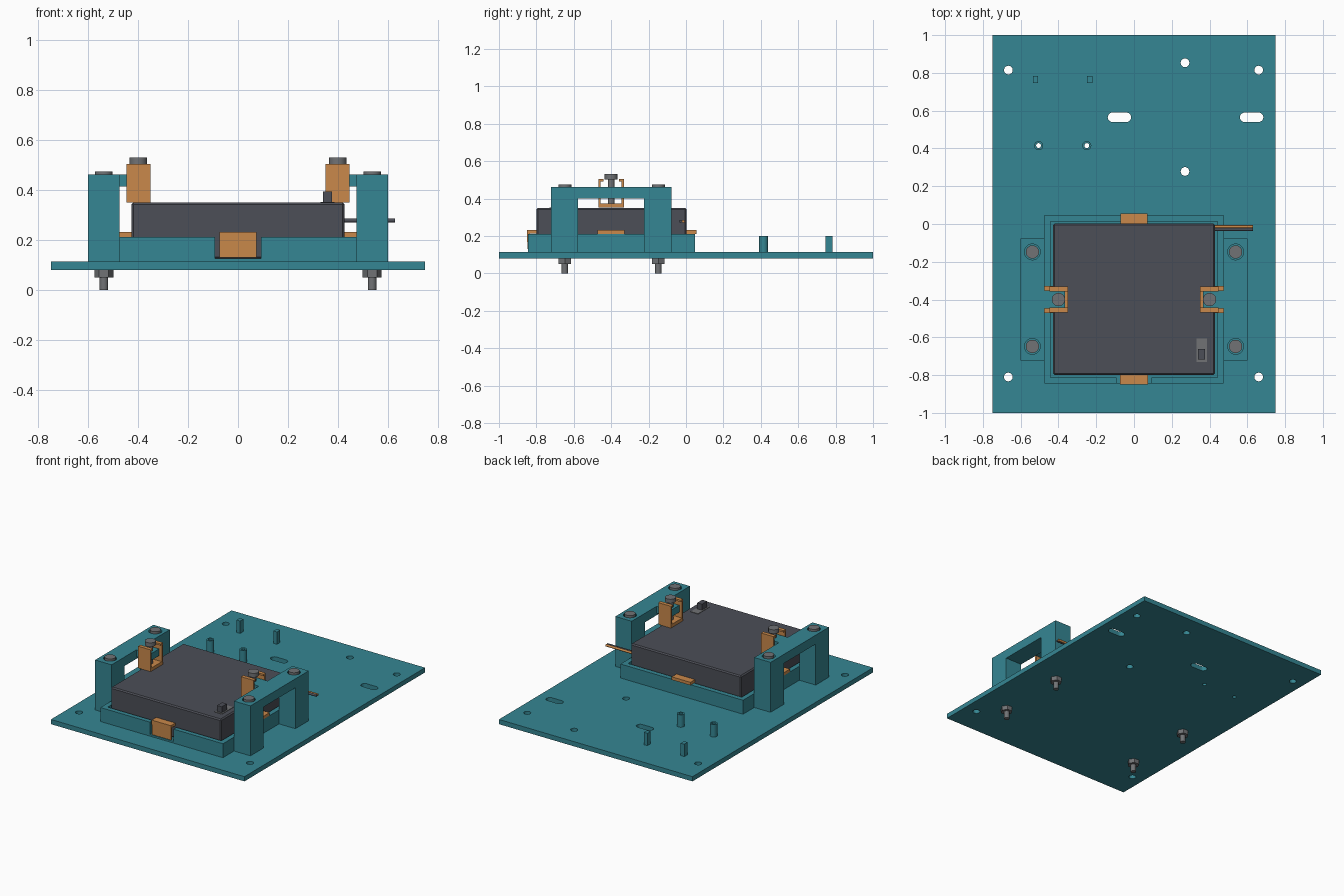
import bpy, bmesh, math
from mathutils import Vector

if "Cube" in bpy.data.objects:
    bpy.data.objects.remove(bpy.data.objects["Cube"])


def material(name, rgb):
    m = bpy.data.materials.new(name)
    m.diffuse_color = (*rgb, 1)
    m.use_nodes = True
    m.node_tree.nodes["Principled BSDF"].inputs["Base Color"].default_value = m.diffuse_color
    return m


TEAL = material("teal", (0.036, 0.24, 0.292))
DARK = material("charcoal", (0.072, 0.077, 0.095))
ORANGE = material("orange", (0.59, 0.25, 0.07))
GREY = material("steel grey", (0.165, 0.17, 0.178))


def circle(x, y, r, n=24, start=0.0):
    return [(x + r * math.cos(start + 2 * math.pi * i / n),
             y + r * math.sin(start + 2 * math.pi * i / n)) for i in range(n)]


def slot(x, y, half, r, n=10):
    # rounded slot outline along x
    right = [(x + half + r * math.sin(math.pi * i / n), y - r * math.cos(math.pi * i / n)) for i in range(n + 1)]
    return right + [(2 * x - px, 2 * y - py) for px, py in right]


def rect(x0, x1, y0, y1):
    return [(x0, y0), (x1, y0), (x1, y1), (x0, y1)]


def prism(name, mat, outlines, lo, hi, axis="z", bevel=0.0):
    # closed solids: each 2D outline is extruded from lo to hi along axis
    place = {"z": lambda a, b, c: (a, b, c),
             "x": lambda a, b, c: (c, a, b),
             "y": lambda a, b, c: (a, c, b)}[axis]
    bm = bmesh.new()
    for pts in outlines:
        face = bm.faces.new([bm.verts.new(place(a, b, lo)) for a, b in pts])
        ext = bmesh.ops.extrude_face_region(bm, geom=[face])
        verts = [g for g in ext["geom"] if isinstance(g, bmesh.types.BMVert)]
        bmesh.ops.translate(bm, verts=verts, vec=Vector(place(0, 0, hi - lo)))
    if bevel:
        bmesh.ops.bevel(bm, geom=bm.edges[:], offset=bevel, segments=1, affect="EDGES")
    bmesh.ops.recalc_face_normals(bm, faces=bm.faces)
    me = bpy.data.meshes.new(name)
    bm.to_mesh(me)
    bm.free()
    ob = bpy.data.objects.new(name, me)
    bpy.context.collection.objects.link(ob)
    me.materials.append(mat)
    return ob


def activate(ob):
    bpy.ops.object.select_all(action="DESELECT")
    ob.select_set(True)
    bpy.context.view_layer.objects.active = ob


def smooth(ob):
    activate(ob)
    bpy.ops.object.shade_smooth_by_angle(angle=math.radians(31))
    return ob


def box(name, mat, x, y, z, bevel=0.0):
    return prism(name, mat, [rect(*x, *y)], *z, bevel=bevel)


def rod(name, mat, x, y, r, lo, hi, n=24):
    return smooth(prism(name, mat, [circle(x, y, r, n)], lo, hi))


def cut(ob, outlines, lo, hi):
    cutter = prism("cutter", TEAL, outlines, lo, hi)
    cutter.hide_render = True
    mod = ob.modifiers.new("cut", "BOOLEAN")
    mod.operation, mod.solver, mod.object = "DIFFERENCE", "EXACT", cutter
    activate(ob)
    bpy.ops.object.modifier_apply(modifier=mod.name)
    bpy.data.objects.remove(cutter, do_unlink=True)


# Base plate with mounting holes and slots
POSTS = [(-0.505, 0.415), (-0.25, 0.415)]
plate = box("base_plate", TEAL, (-0.75, 0.75), (-1, 1), (0.08, 0.113))
holes = [circle(x, y, 0.023) for x, y in
         [(-0.665, 0.815), (0.66, 0.815), (0.27, 0.853), (0.27, 0.278), (-0.665, -0.81), (0.66, -0.81)]]
holes += [circle(x, y, 0.013, 16) for x, y in POSTS]
holes += [slot(x, 0.565, 0.037, 0.025) for x in (-0.077, 0.623)]
cut(plate, holes, 0.0, 0.2)

# Hollow standoffs and square pins
for x, y in POSTS:
    post = prism("standoff", TEAL, [circle(x, y, 0.024)], 0.112, 0.2)
    cut(post, [circle(x, y, 0.013, 16)], 0.05, 0.3)
    smooth(post)
for x in (-0.521, -0.235):
    box("square_pin", TEAL, (x - 0.014, x + 0.014), (0.747, 0.783), (0.112, 0.2))

# Tray with pocket and front notch
tray = box("tray", TEAL, (-0.475, 0.475), (-0.845, 0.047), (0.112, 0.211))
cut(tray, [rect(-0.441, 0.441, -0.813, 0.013)], 0.125, 0.3)
cut(tray, [rect(-0.092, 0.092, -0.9, -0.7)], 0.125, 0.3)

# Boxed unit with switch and wires
box("main_unit", DARK, (-0.428, 0.428), (-0.8, 0.003), (0.124, 0.35), bevel=0.008)
box("switch_plate", GREY, (0.33, 0.387), (-0.73, -0.605), (0.346, 0.353))
box("switch_knob", DARK, (0.34, 0.377), (-0.718, -0.662), (0.35, 0.395))
for name, mat, y in (("orange_wire", ORANGE, -0.014), ("dark_wire", DARK, -0.029)):
    smooth(prism(name, mat, [circle(y, 0.278, 0.0078, 12)], 0.42, 0.63, axis="x"))

# Front and back retaining clips
prism("front_clip", ORANGE,
      [[(-0.8, 0.213), (-0.834, 0.213), (-0.834, 0.13), (-0.848, 0.13), (-0.85, 0.232), (-0.8, 0.232)]],
      -0.074, 0.074, axis="x")
box("back_clip", ORANGE, (-0.072, 0.072), (0.003, 0.055), (0.211, 0.232))

for s in (-1, 1):
    def span(a, b):
        return (min(s * a, s * b), max(s * a, s * b))

    # Bridge: two legs and a beam
    bridge = prism("bridge", TEAL,
                   [[(-0.722, 0.112), (-0.577, 0.112), (-0.577, 0.4), (-0.224, 0.4), (-0.224, 0.112),
                     (-0.077, 0.112), (-0.077, 0.463), (-0.722, 0.463)]], *span(0.475, 0.602), axis="x")
    cut(bridge, [circle(s * 0.538, y, 0.042) for y in (-0.148, -0.648)], 0.44, 0.6)
    box("bridge_arm", TEAL, span(0.365, 0.48), (-0.448, -0.352), (0.415, 0.463))

    # Bolts with hex nuts below the plate
    for y in (-0.148, -0.648):
        rod("bolt_head", GREY, s * 0.538, y, 0.035, 0.438, 0.475)
        rod("bolt_shaft", GREY, s * 0.538, y, 0.0175, 0.0, 0.085, 16)
        prism("hex_nut", GREY, [circle(s * 0.538, y, 0.038, 6)], 0.05, 0.081)

    # Clamp channel with inward top lips, and its screw
    prism("clamp_channel", ORANGE,
          [[(-0.468, 0.351), (-0.332, 0.351), (-0.332, 0.504), (-0.358, 0.504), (-0.358, 0.492),
            (-0.344, 0.492), (-0.344, 0.374), (-0.456, 0.374), (-0.456, 0.492), (-0.442, 0.492),
            (-0.442, 0.504), (-0.468, 0.504)]], *span(0.35, 0.447), axis="x")
    rod("clamp_screw_shaft", GREY, s * 0.4, -0.4, 0.018, 0.37, 0.51, 16)
    rod("clamp_screw_head", GREY, s * 0.4, -0.4, 0.035, 0.502, 0.53)

    # Side pad lying on the tray rim
    box("side_pad", ORANGE, span(0.428, 0.475), (-0.472, -0.328), (0.211, 0.232))
